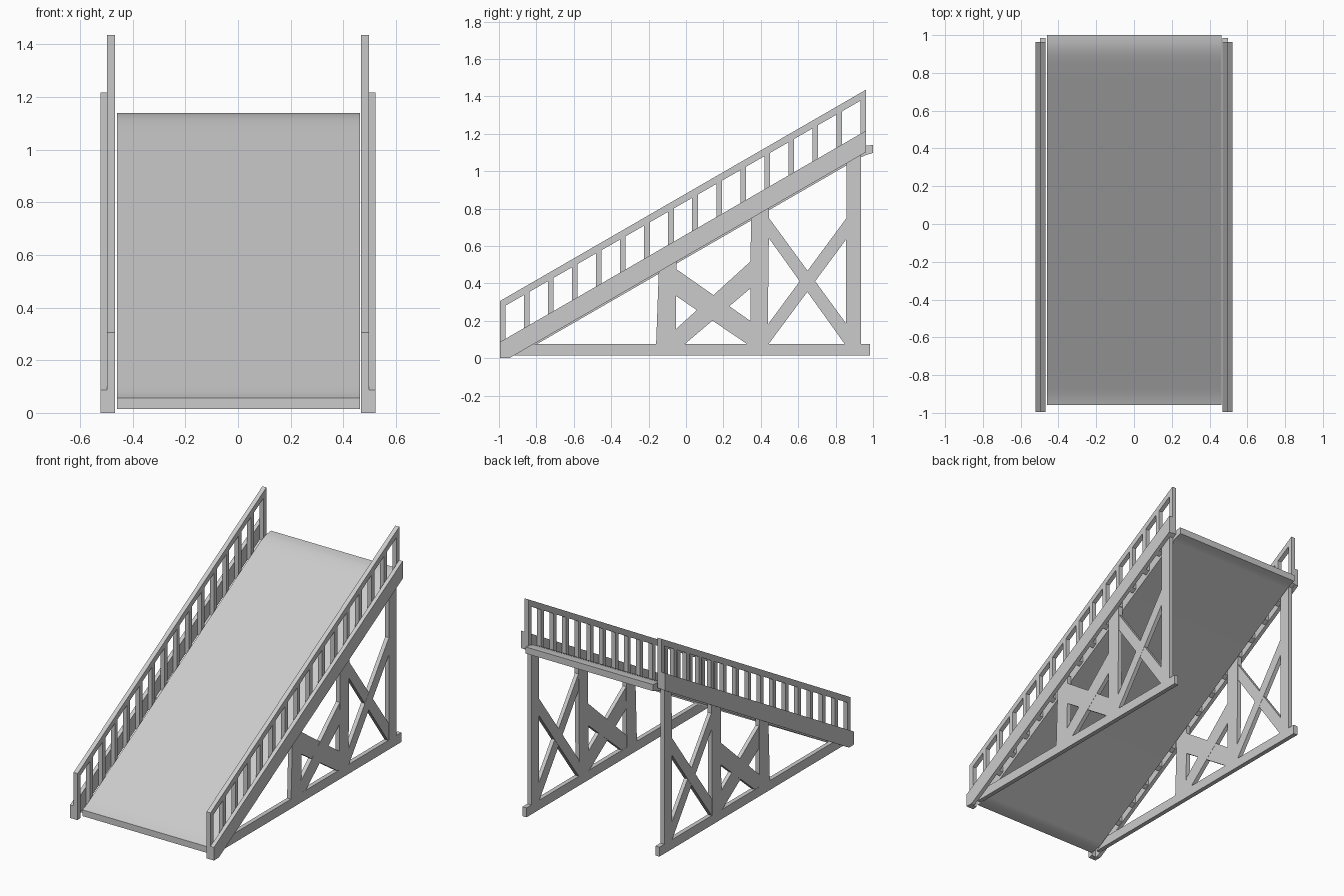
import bpy, bmesh, math

if "Cube" in bpy.data.objects:
    bpy.data.objects.remove(bpy.data.objects["Cube"])

S = math.tan(math.radians(30))      # ramp slope
RAIL_IN, RAIL_OUT = 0.468, 0.497    # frame and railing layer
BEAM_OUT = 0.522                    # outer face of the side beam


def line(c, y):
    """Height of a 30 degree line with height c at y = 0."""
    return c + S * y


def prism(name, profile_sets, x0, x1):
    """Extrude closed (y, z) profiles along x into one object."""
    bm = bmesh.new()
    for pts in profile_sets:
        a = [bm.verts.new((x0, y, z)) for y, z in pts]
        b = [bm.verts.new((x1, y, z)) for y, z in pts]
        n = len(pts)
        bm.faces.new(a)
        bm.faces.new(b[::-1])
        for i in range(n):
            bm.faces.new((a[i], b[i], b[(i + 1) % n], a[(i + 1) % n]))
    bmesh.ops.recalc_face_normals(bm, faces=bm.faces)
    me = bpy.data.meshes.new(name)
    bm.to_mesh(me)
    bm.free()
    ob = bpy.data.objects.new(name, me)
    bpy.context.collection.objects.link(ob)
    return ob


def both_sides(name, profiles, x0, x1):
    prism(name + "_right", profiles, x0, x1)
    prism(name + "_left", profiles, -x1, -x0)


def sloped(y0, y1, c0, c1):
    """Parallelogram between two slope lines, kept above the floor."""
    return [(y0, max(0.0, line(c0, y0))), (y1, max(0.004, line(c0, y1))),
            (y1, line(c1, y1)), (y0, line(c1, y0))]


def brace(y0, lo0, hi0, y1, lo1, hi1):
    return [(y0, lo0), (y1, lo1), (y1, hi1), (y0, hi0)]


# Ramp deck: thin sheet with curled ends, one edge per plank
top = [(-0.865 + i * 0.08575, line(0.599, -0.865 + i * 0.08575)) for i in range(21)]
upper_end = [(0.89, 1.111), (0.925, 1.126), (0.96, 1.136), (1.0, 1.14),
             (1.0, 1.097), (0.965, 1.087), (0.93, 1.072)]
lower_end = [(-0.86, 0.039), (-0.89, 0.024), (-0.92, 0.017), (-0.957, 0.015),
             (-0.957, 0.056), (-0.93, 0.066), (-0.9, 0.08)]
deck = prism("ramp_deck", [top + upper_end + lower_end], -0.46, 0.464)
bpy.context.view_layer.objects.active = deck
deck.select_set(True)
bpy.ops.object.shade_smooth_by_angle(angle=math.radians(30))

# Sloping outer side beams with a flat foot
both_sides("side_beam", [[(-0.995, 0), (-0.945, 0), (0.963, line(0.546, 0.963)),
                          (0.963, line(0.661, 0.963)), (-0.995, line(0.661, -0.995))]],
           RAIL_OUT, BEAM_OUT)

# Handrails
both_sides("handrail", [sloped(-0.995, 0.963, 0.838, 0.88)], RAIL_IN, RAIL_OUT)

# Balusters
bars = []
for i in range(16):
    y = -0.98 + i * (1.928 / 15)
    bars.append(sloped(y - 0.015, y + 0.015, 0.55, 0.85))
both_sides("balusters", bars, RAIL_IN, RAIL_OUT)

# Ground beams
both_sides("ground_beam", [[(-0.92, 0.015), (0.985, 0.015), (0.985, 0.077), (-0.815, 0.077)]],
           RAIL_IN, RAIL_OUT)

# Posts, slightly tapered on the first
posts = []
for b0, b1, t0, t1 in [(-0.16, -0.055, -0.145, -0.05), (0.343, 0.436, 0.347, 0.445),
                       (0.855, 0.935, 0.858, 0.935)]:
    posts.append([(b0, 0.07), (b1, 0.07), (t1, line(0.56, t1)), (t0, line(0.56, t0))])
both_sides("posts", posts, RAIL_IN, RAIL_OUT)

# Crossed braces in the two bays; the second of each pair sits slightly inset
both_sides("rising_braces", [brace(-0.06, 0.03, 0.15, 0.35, 0.378, 0.522),
                             brace(0.43, 0.06, 0.17, 0.86, 0.64, 0.752)],
           RAIL_IN + 0.001, RAIL_OUT - 0.001)
both_sides("falling_braces", [brace(-0.06, 0.337, 0.482, 0.35, 0.06, 0.195),
                              brace(0.43, 0.66, 0.768, 0.86, 0.06, 0.18)],
           RAIL_IN + 0.002, RAIL_OUT - 0.002)
